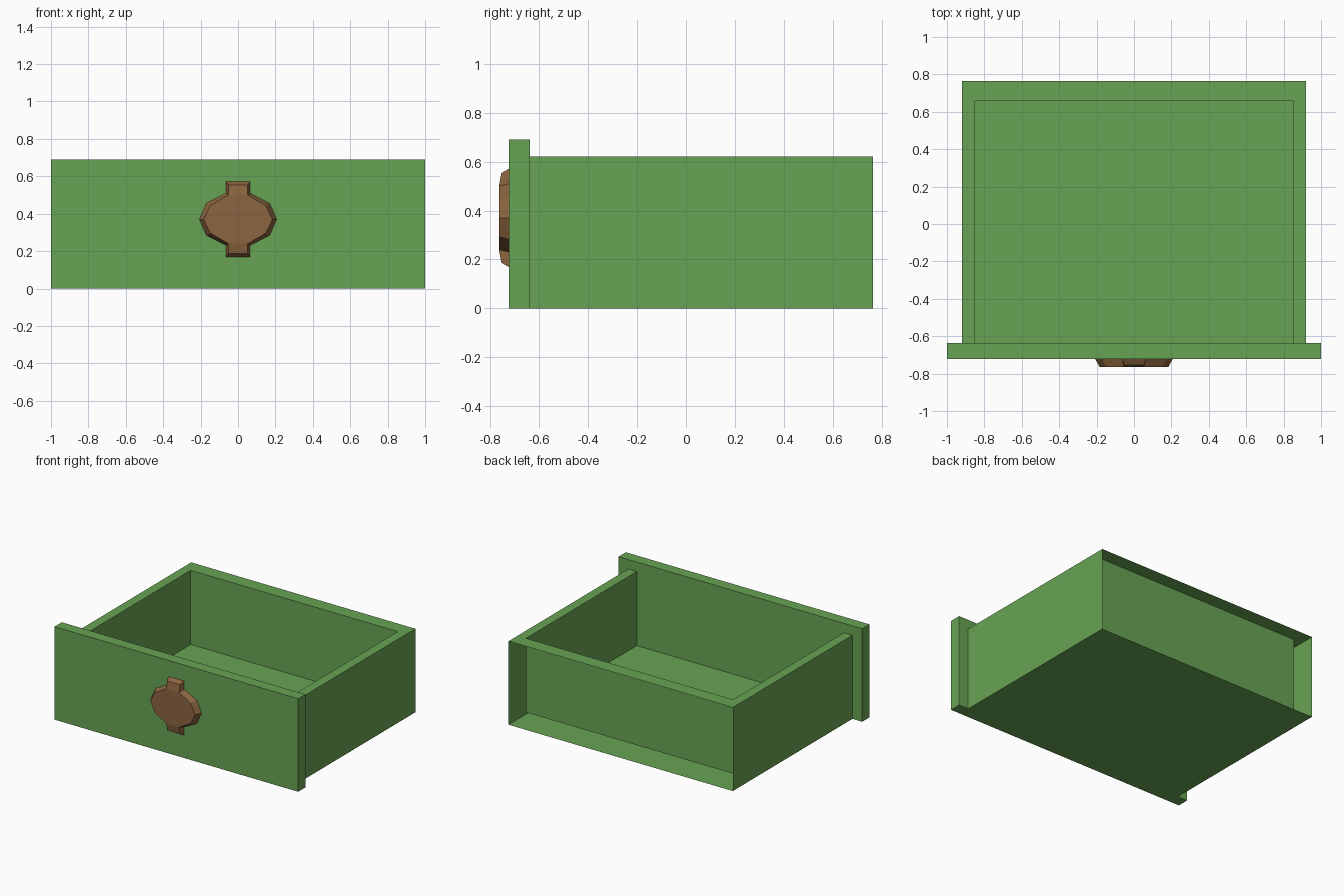
import bpy, bmesh

if "Cube" in bpy.data.objects:
    bpy.data.objects.remove(bpy.data.objects["Cube"])


def material(name, rgb):
    m = bpy.data.materials.new(name)
    m.diffuse_color = (*rgb, 1)
    m.use_nodes = True
    m.node_tree.nodes["Principled BSDF"].inputs["Base Color"].default_value = m.diffuse_color
    return m


GREEN = material("green_paint", (0.14, 0.37, 0.09))
BROWN = material("brown_wood", (0.26, 0.13, 0.05))


def finish(name, bm, mat):
    bmesh.ops.recalc_face_normals(bm, faces=bm.faces)
    me = bpy.data.meshes.new(name)
    bm.to_mesh(me)
    bm.free()
    me.materials.append(mat)
    ob = bpy.data.objects.new(name, me)
    bpy.context.collection.objects.link(ob)
    return ob


def rect(bm, half_x, y0, y1, z):
    corners = [(-half_x, y0), (half_x, y0), (half_x, y1), (-half_x, y1)]
    return [bm.verts.new((x, y, z)) for x, y in corners]


# Front panel
bm = bmesh.new()
bmesh.ops.create_cube(bm, size=1)
for v in bm.verts:
    v.co = (v.co.x * 2, -0.68 + v.co.y * 0.085, 0.345 + v.co.z * 0.69)
finish("front_panel", bm, GREEN)

# Hollow-walled tray: outer bottom -> outer rim -> inner rim -> inner floor
bm = bmesh.new()
FRONT = -0.6375
rings = [rect(bm, 0.92, FRONT, 0.765, 0.0),
         rect(bm, 0.92, FRONT, 0.765, 0.62),
         rect(bm, 0.85, FRONT, 0.66, 0.62),
         rect(bm, 0.85, FRONT, 0.66, 0.07)]
bm.faces.new(rings[0])
bm.faces.new(rings[3])
for level, (a, b) in enumerate(zip(rings, rings[1:])):
    for side in (1, 2, 3):              # the panel closes the front
        if level == 0 and side == 2:    # outer back is left open
            continue
        n = (side + 1) % 4
        bm.faces.new((a[side], a[n], b[n], b[side]))
finish("drawer_tray", bm, GREEN)


# Handle plate: faceted disc with a tab above and below
def mirrored(quarter):
    # quarter runs from the upper tab tip to the widest point
    right = quarter + [(x, -z) for x, z in quarter[-2::-1]]
    return right + [(-x, z) for x, z in right[::-1] if x > 0]


bm = bmesh.new()
base_pts = mirrored([(0.065, 0.203), (0.065, 0.14), (0.17, 0.087), (0.208, 0)])
face_pts = mirrored([(0.052, 0.183), (0.052, 0.13), (0.148, 0.074), (0.184, 0)])
base = [bm.verts.new((x, -0.72, 0.37 + z)) for x, z in base_pts]
face = [bm.verts.new((x, -0.755 if abs(z) > 0.17 else -0.765, 0.37 + z))
        for x, z in face_pts]
n = len(base)
for i in range(n):
    j = (i + 1) % n
    bm.faces.new((base[i], base[j], face[j], face[i]))
bm.faces.new(base)
tips = (0, 6, 7, 13)
bm.faces.new([v for i, v in enumerate(face) if i not in tips])
bm.faces.new([face[i] for i in (0, 1, 12, 13)])
bm.faces.new([face[i] for i in (5, 6, 7, 8)])
finish("handle_plate", bm, BROWN)
